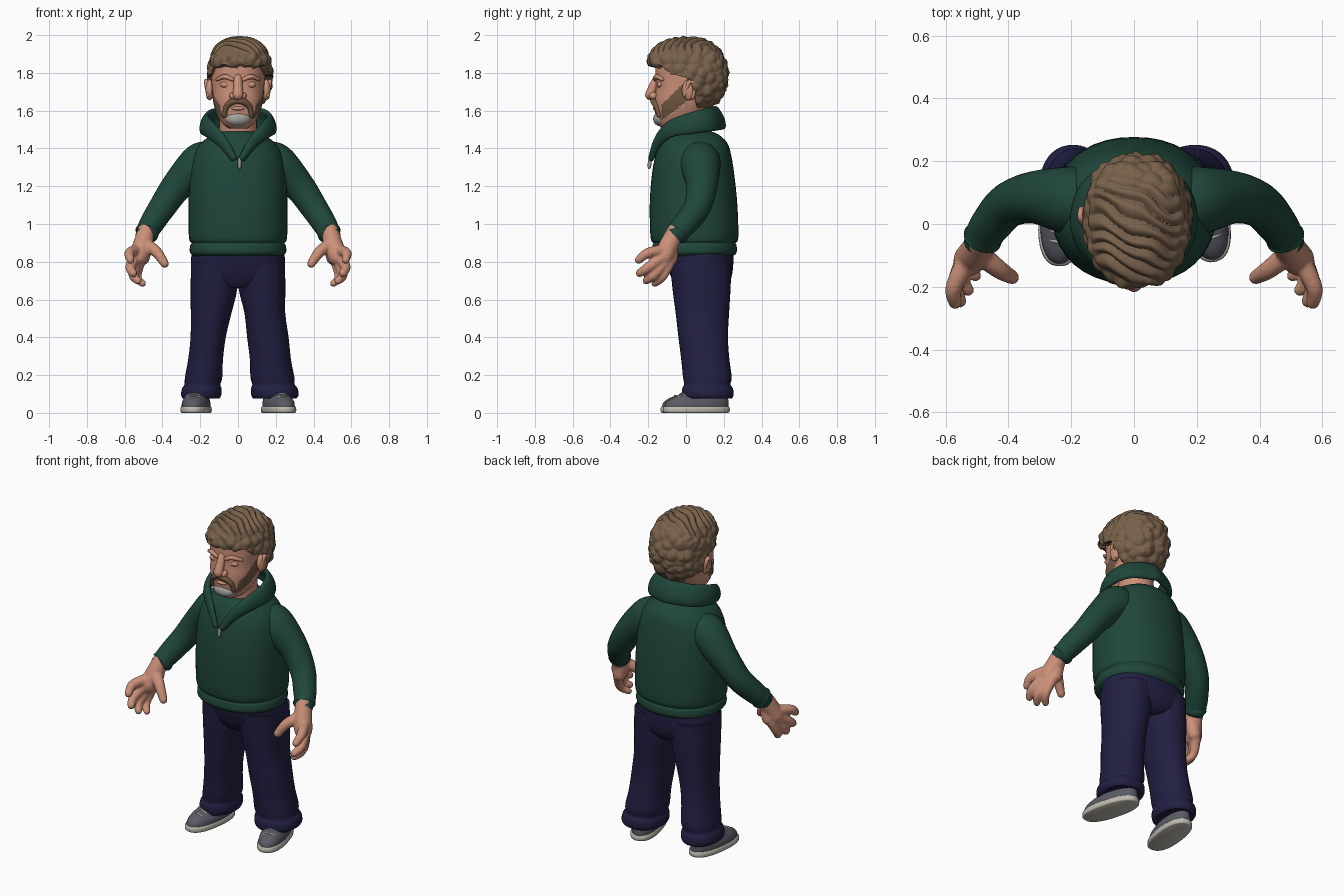
import bpy, bmesh, math
from mathutils import Vector, Matrix, Quaternion, noise

if "Cube" in bpy.data.objects:
    bpy.data.objects.remove(bpy.data.objects["Cube"])


def material(name, *rgb):
    m = bpy.data.materials.new(name)
    m.use_nodes = True
    m.diffuse_color = (*rgb, 1)
    bsdf = m.node_tree.nodes["Principled BSDF"]
    bsdf.inputs["Base Color"].default_value = (*rgb, 1)
    bsdf.inputs["Roughness"].default_value = 0.8
    return m


SKIN = material("skin", .60, .28, .19)
GREEN = material("sweater green", .014, .062, .043)
NAVY = material("trouser navy", .015, .014, .055)
HAIR = material("hair brown", .19, .12, .07)
BEARD = material("beard brown", .17, .10, .055)
WHITE = material("goatee grey", .38, .37, .35)
SHOE = material("shoe grey", .10, .105, .13)
SOLE = material("sole cream", .52, .49, .43)
METAL = material("zip metal", .30, .30, .30)


def finish(name, bm, *mats, sharp=55):
    bmesh.ops.recalc_face_normals(bm, faces=bm.faces)
    me = bpy.data.meshes.new(name)
    bm.to_mesh(me)
    bm.free()
    me.shade_smooth()
    me.set_sharp_from_angle(angle=math.radians(sharp))
    for m in mats:
        me.materials.append(m)
    ob = bpy.data.objects.new(name, me)
    bpy.context.collection.objects.link(ob)
    return ob


def spline(rows, n):
    """Smooth samples through rows of numbers, n per span."""
    p = [rows[0], *rows, rows[-1]]
    out = []
    for i in range(1, len(p) - 2):
        for k in range(n):
            t = k / n
            out.append([.5 * (2 * b + (c - a) * t + (2 * a - 5 * b + 4 * c - d) * t * t
                              + (3 * b - a - 3 * c + d) * t ** 3)
                        for a, b, c, d in zip(*p[i - 1:i + 3])])
    return out + [list(rows[-1])]


def skin_rings(bm, rings):
    vs = [[bm.verts.new(co) for co in r] for r in rings]
    n = len(vs[0])
    for a, b in zip(vs, vs[1:]):
        for i in range(n):
            bm.faces.new((a[i], a[(i + 1) % n], b[(i + 1) % n], b[i]))
    bm.faces.new(vs[0])
    bm.faces.new(vs[-1])


def loft(rows, n=3, seg=40, power=2.2):
    """Stacked ovals from rows of (z, centre x, half width, front y, back y)."""
    bm, rings = bmesh.new(), []
    for z, cx, w, f, b in spline(rows, n):
        ring = []
        for i in range(seg):
            a = 2 * math.pi * i / seg
            c, s = [math.copysign(abs(v) ** (2 / power), v) for v in (math.cos(a), math.sin(a))]
            ring.append((cx + w * c, (f + b) / 2 + s * (b - f) / 2, z))
        rings.append(ring)
    skin_rings(bm, rings)
    return bm


def tube(bm, pts, n=5, seg=18, side=1):
    """Round-ended limb through (x, y, z, radius) points."""
    rows = spline([(side * x, y, z, r) for x, y, z, r in pts], n)
    cs = [Vector(r[:3]) for r in rows]
    tans = [(cs[min(i + 1, len(cs) - 1)] - cs[max(i - 1, 0)]).normalized() for i in range(len(cs))]
    path = [(c, t, r[3]) for c, t, r in zip(cs, tans, rows)]
    caps = [math.radians(a) for a in (30, 55, 80)]
    start = [(cs[0] - tans[0] * rows[0][3] * math.sin(a), tans[0], rows[0][3] * math.cos(a)) for a in reversed(caps)]
    end = [(cs[-1] + tans[-1] * rows[-1][3] * math.sin(a), tans[-1], rows[-1][3] * math.cos(a)) for a in caps]
    q, old, rings = Vector((0, 0, 1)).rotation_difference(tans[0]), tans[0], []
    for c, t, r in start + path + end:
        q = old.rotation_difference(t) @ q
        old = t
        rings.append([c + q @ Vector((r * math.cos(k * math.tau / seg), r * math.sin(k * math.tau / seg), 0))
                      for k in range(seg)])
    skin_rings(bm, rings)
    return bm


def ball(bm, loc, size):
    bmesh.ops.create_uvsphere(bm, u_segments=20, v_segments=12, radius=1,
                              matrix=Matrix.Translation(loc) @ Matrix.Diagonal((*size, 1)))
    return bm


# Sweater body, with a ribbed hem
finish("sweater_body", loft([
    (.83, 0, .235, -.16, .25), (.85, 0, .255, -.18, .268), (.885, 0, .253, -.178, .268),
    (.90, 0, .246, -.173, .263), (.93, 0, .26, -.188, .277), (1.1, 0, .262, -.192, .272),
    (1.25, 0, .255, -.182, .257), (1.36, 0, .238, -.163, .24), (1.43, 0, .195, -.14, .218),
    (1.475, 0, .13, -.112, .17), (1.49, 0, .09, -.09, .13)], 4), GREEN)

# Open collar: two edge curves with a bulge between them
top_edge = [(.008, -.178, 1.34), (.055, -.155, 1.45), (.125, -.10, 1.535), (.16, -.01, 1.58), (.12, .1, 1.612), (0, .15, 1.625)]
low_edge = [(.022, -.172, 1.335), (.09, -.135, 1.41), (.16, -.07, 1.46), (.185, .03, 1.475), (.14, .14, 1.49), (0, .2, 1.5)]
bm = bmesh.new()
for side in (1, -1):
    strips = []
    for a, b in zip(spline(top_edge, 5), spline(low_edge, 5)):
        a, b = Vector(a), Vector(b)
        strip = []
        for k in range(5):
            p = a.lerp(b, k / 4)
            p += Vector((p.x, p.y, 0)) * .1 * math.sin(math.pi * k / 4)
            strip.append(bm.verts.new((side * p.x, p.y, p.z)))
        strips.append(strip)
    for s, t in zip(strips, strips[1:]):
        for k in range(4):
            bm.faces.new((s[k], s[k + 1], t[k + 1], t[k]))
bmesh.ops.remove_doubles(bm, verts=bm.verts, dist=.0005)
collar = finish("collar", bm, GREEN)
mod = collar.modifiers.new("thickness", "SOLIDIFY")
mod.thickness, mod.offset = .028, 0
collar.modifiers.new("rounding", "SUBSURF").levels = 1

# Zip pull with its ring
bm = tube(bmesh.new(), [(.008, -.188, 1.345, .008), (.008, -.192, 1.325, .011), (.008, -.194, 1.30, .009)], 2, 10)
finish("zip_pull", bm, METAL)

# Arms and hands
fingers = {
    "palm": [(.483, -.05, .97, .046), (.505, -.09, .89, .052), (.525, -.115, .83, .052)],
    "heel": [(.49, -.085, .89, .042), (.505, -.08, .82, .038)],
    "index": [(.54, -.13, .86, .032), (.575, -.205, .845, .027), (.57, -.25, .81, .022)],
    "middle": [(.545, -.13, .82, .032), (.57, -.2, .77, .027), (.555, -.245, .74, .022)],
    "ring": [(.535, -.11, .8, .031), (.555, -.17, .73, .026), (.53, -.21, .70, .021)],
    "little": [(.52, -.085, .8, .03), (.535, -.125, .72, .024), (.505, -.165, .685, .019)],
    "thumb": [(.485, -.1, .89, .035), (.43, -.145, .85, .03), (.388, -.17, .79, .023)]}
for side, label in ((1, "left"), (-1, "right")):
    finish(label + "_sleeve", tube(bmesh.new(), [
        (.13, .075, 1.36, .085), (.20, .075, 1.32, .108), (.315, .085, 1.21, .084),
        (.40, .06, 1.09, .072), (.455, 0, 1.005, .065), (.478, -.035, .965, .06),
        (.483, -.045, .953, .063), (.49, -.055, .945, .052)], 5, 28, side), GREEN)
    bm = bmesh.new()
    for pts in fingers.values():
        tube(bm, pts, 5, 14, side)
    hand = finish(label + "_hand", bm, SKIN)
    mod = hand.modifiers.new("blend", "REMESH")
    mod.mode, mod.voxel_size, mod.use_smooth_shade = "VOXEL", .007, True
    mod = hand.modifiers.new("soften", "SMOOTH")
    mod.factor, mod.iterations = .5, 4

# Trousers
finish("trouser_seat", loft([(.66, 0, .12, -.04, .2), (.70, 0, .225, -.07, .235),
                             (.78, 0, .25, -.10, .25), (.88, 0, .24, -.12, .25)]), NAVY)
for side, label, wide in ((1, "left", 1.12), (-1, "right", .95)):
    legs = [(.085, .195, .085, .01, .22), (.075, .195, .1, -.01, .24), (.095, .195, .112, -.022, .252),
            (.13, .192, .11, -.02, .248), (.15, .188, .1, -.01, .235), (.19, .182, .104, -.016, .242),
            (.28, .172, .097, -.025, .23), (.4, .158, .098, -.04, .222), (.53, .142, .108, -.055, .228),
            (.66, .127, .124, -.072, .236), (.80, .122, .126, -.085, .24)]
    finish(label + "_trouser_leg", loft(
        [(z, side * cx, w * (wide if z < .45 else 1), f, b) for z, cx, w, f, b in legs]), NAVY)

# Shoes with soles and laces, toes turned outward
for label, x, y, turn in (("left", .215, .055, 15), ("right", -.222, .045, -7)):
    place = Matrix.Translation((x, y, 0)) @ Matrix.Rotation(math.radians(turn), 4, "Z")
    laces = bmesh.new()
    for k in range(3):
        yy, z = -.10 + k * .03, .088 + k * .011
        tube(laces, [(-.032, yy, z - .008, .005), (0, yy - .004, z + .003, .005), (.032, yy, z - .008, .005)], 3, 8)
    parts = {
        "sole": (loft([(0, 0, .072, -.172, .172), (.006, 0, .078, -.18, .18), (.026, 0, .078, -.18, .18),
                       (.034, 0, .073, -.174, .174)], 2, 36, 2.4), SOLE),
        "shoe": (loft([(.03, 0, .073, -.174, .175), (.055, 0, .072, -.166, .175), (.078, 0, .064, -.135, .172),
                       (.10, 0, .056, -.075, .168), (.125, 0, .052, -.02, .165), (.15, 0, .045, .01, .155)], 3, 36), SHOE),
        "laces": (laces, SOLE)}
    for part, (bm, mat) in parts.items():
        bm.transform(place)
        finish(label + "_" + part, bm, mat)

# Neck and head; the cheek beard is coloured by region
finish("neck", tube(bmesh.new(), [(0, .03, 1.42, .1), (0, .01, 1.6, .1)], 3, 28), SKIN)
bm = loft([(1.505, 0, .045, -.125, -.02), (1.53, 0, .08, -.15, .03), (1.58, 0, .112, -.162, .09),
           (1.65, 0, .132, -.166, .13), (1.72, 0, .138, -.16, .16), (1.80, 0, .143, -.162, .18),
           (1.88, 0, .138, -.155, .17), (1.94, 0, .09, -.11, .12)], 9, 96, 2.35)
for f in bm.faces:
    p = f.calc_center_median()
    if -.13 < p.y < .025 and 1.56 + .75 * (p.y + .115) < p.z < 1.64 + 1.0 * (p.y + .12):
        f.material_index = 1
finish("head", bm, SKIN, BEARD)

# Facial features
bm = tube(bmesh.new(), [(0, -.15, 1.775, .022), (0, -.172, 1.73, .024), (0, -.188, 1.685, .029)])
for side in (1, -1):
    ball(bm, (side * .026, -.172, 1.678), (.02, .024, .02))
finish("nose", bm, SKIN)
bm, lids, ears = bmesh.new(), bmesh.new(), bmesh.new()
for side in (1, -1):
    tube(bm, [(.03, -.162, 1.765, .01), (.07, -.155, 1.78, .013), (.11, -.125, 1.765, .009)], 4, 10, side)
    ball(lids, (side * .066, -.138, 1.738), (.03, .016, .017))
    ball(ears, (side * .15, .015, 1.71), (.022, .036, .055))
    tube(ears, [(.158, -.008, 1.68, .009), (.168, .02, 1.755, .012), (.166, .046, 1.73, .011), (.155, .035, 1.67, .011)], 4, 10, side)
finish("brows", bm, SKIN)
finish("eyelids", lids, SKIN)
finish("ears", ears, SKIN)
arch = [(0, -.172, 1.652, .017), (.03, -.17, 1.648, .018), (.062, -.154, 1.618, .015), (.07, -.143, 1.575, .012)]
bm = bmesh.new()
for side in (1, -1):
    tube(bm, arch, 4, 12, side)
finish("moustache", bm, BEARD)
finish("lower_lip", ball(bmesh.new(), (0, -.158, 1.612), (.036, .018, .012)), SKIN)
finish("goatee", ball(bmesh.new(), (0, -.132, 1.557), (.068, .042, .04)), WHITE)

# Hair: a displaced cap, tucked inside the head below the hairline
line = [(-.3, 1.845), (-.13, 1.835), (-.08, 1.79), (.02, 1.765), (.06, 1.615), (.5, 1.605)]


def hairline(y):
    for (a, za), (b, zb) in zip(line, line[1:]):
        if y <= b:
            return za + (zb - za) * (y - a) / (b - a)
    return line[-1][1]


bm = bmesh.new()
bmesh.ops.create_icosphere(bm, subdivisions=7, radius=1)
centre = Vector((.01, .012, 1.79))
for v in bm.verts:
    d = v.co.copy()
    p = Vector([r * math.copysign(abs(c) ** .87, c) for r, c in zip((.172, .208, .196), d)])
    p.y -= .02 * max(0, min(1, (d.z - .1) * 3)) * (d.y < .3) * (.3 - d.y)
    curls = .024 * (.55 - noise.voronoi(p * 20)[0][0])
    wave = p.y + .4 * p.x + .03 * noise.noise(p * 9)
    strands = .009 * (2 * abs(math.sin(math.pi * wave / .042)) - 1)
    mix = max(0, min(1, (d.z - .45) * 4)) * max(0, min(1, (.6 - d.y) * 4))
    q = centre + p
    if q.z < hairline(q.y) + .012 * noise.noise(p * 30):
        v.co = centre + p * .6
    else:
        v.co = q + d * (curls * (1 - mix) + strands * mix)
finish("hair", bm, HAIR, sharp=80)
